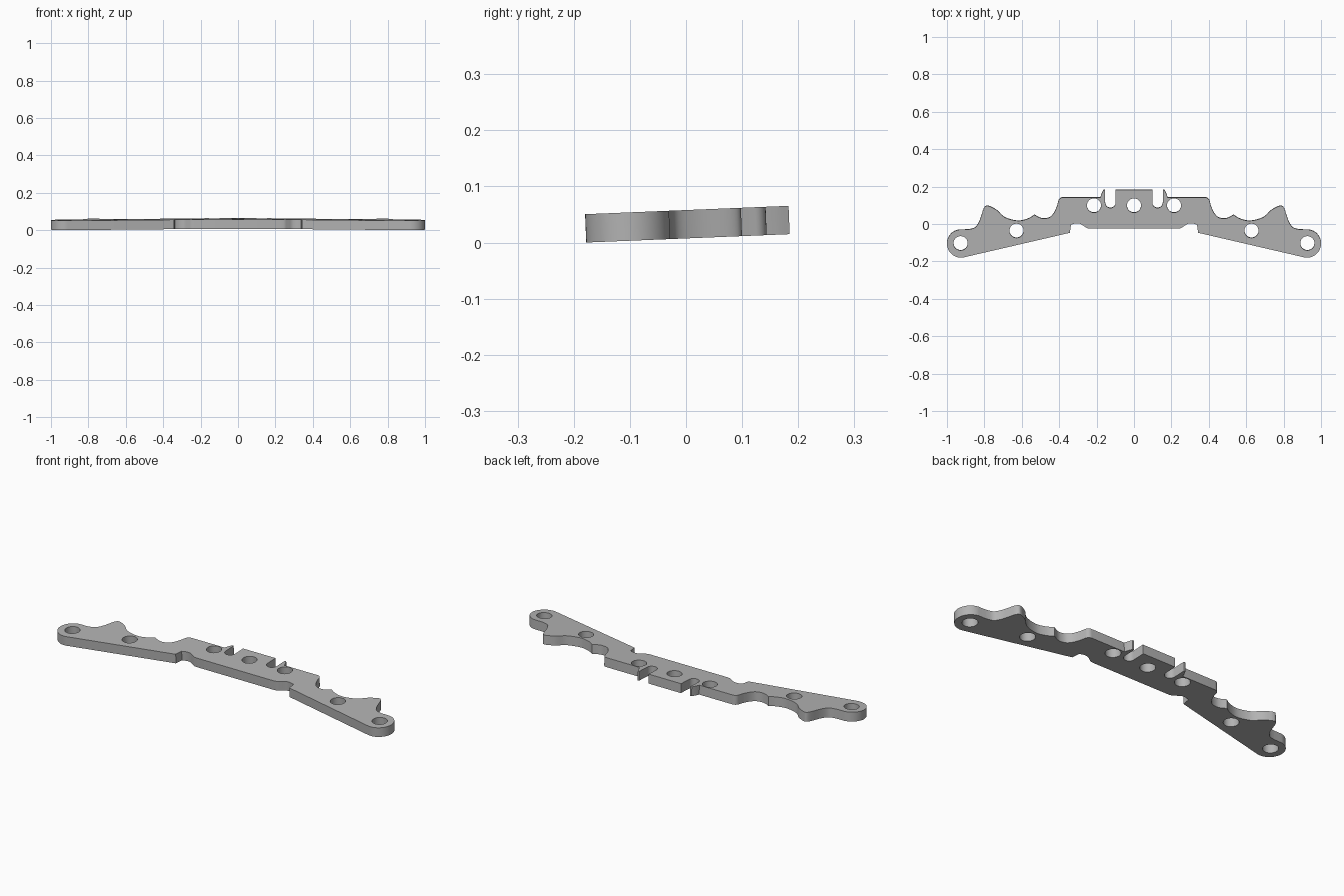
import bpy, bmesh, math
from mathutils import Matrix, Vector

cube = bpy.data.objects.get("Cube")
if cube:
    bpy.data.objects.remove(cube, do_unlink=True)

THICK = 0.0505
TILT = math.radians(2.35)


def smooth_run(pts, steps=5):
    """Rounded line through the points, with sharp ends."""
    p = [Vector(q) for q in pts]
    p = [p[0]] + p + [p[-1]]
    out = []
    for a, b, c, d in zip(p, p[1:], p[2:], p[3:]):
        for i in range(steps):
            t = i / steps
            out.append(0.5 * (2 * b + (c - a) * t + (2 * a - 5 * b + 4 * c - d) * t * t
                              + (3 * b - a - 3 * c + d) * t ** 3))
    return out + [p[-1]]


def arc(cx, cy, r, start, end, n):
    angles = [math.radians(start + (end - start) * i / n) for i in range(n + 1)]
    return [Vector((cx + r * math.cos(a), cy + r * math.sin(a))) for a in angles]


def straight(*pts):
    return [Vector(q) for q in pts]


# Left half of the plate outline, from the back centre round to the front centre
half = straight((0.098, 0.184))
half += arc(0.126, 0.115, 0.028, 180, 360, 12)                          # slot
half += straight((0.154, 0.184), (0.163, 0.184))                         # tooth
half += smooth_run([(0.163, 0.184), (0.172, 0.165), (0.18, 0.143)])
half += arc(0.38, 0.118, 0.025, 90, 15, 6)                               # shoulder
half += smooth_run([(0.412, 0.095), (0.428, 0.06), (0.45, 0.037), (0.48, 0.03),
                    (0.505, 0.035), (0.532, 0.05)])
half += smooth_run([(0.532, 0.05), (0.565, 0.03), (0.62, 0.018), (0.69, 0.036),
                    (0.735, 0.076), (0.772, 0.096)])
half += smooth_run([(0.772, 0.096), (0.79, 0.098), (0.805, 0.08), (0.825, 0.02),
                    (0.85, -0.018), (0.89, -0.029)])
half += arc(0.925, -0.104, 0.075, 84, -103, 28)                          # rounded tip
half += straight((0.343, -0.046), (0.337, -0.003))
half += smooth_run([(0.337, -0.003), (0.315, 0.004), (0.29, 0.003), (0.268, -0.01),
                    (0.25, -0.021), (0.23, -0.024)])

outline = []
for p in half + [Vector((-q.x, q.y)) for q in reversed(half)]:
    if not outline or (p - outline[-1]).length > 1e-4:
        outline.append(p)

# Bolt holes
centres = [(0, 0.1)]
for x, y in [(0.214, 0.1), (0.628, -0.035), (0.927, -0.102)]:
    centres += [(x, y), (-x, y)]
loops = [outline] + [arc(x, y, 0.038, 0, 360, 32)[:-1] for x, y in centres]

# Filled flat profile with thickness
curve = bpy.data.curves.new("plate_profile", 'CURVE')
curve.dimensions = '2D'
curve.fill_mode = 'BOTH'
curve.extrude = THICK / 2
for loop in loops:
    spline = curve.splines.new('POLY')
    spline.points.add(len(loop) - 1)
    for point, co in zip(spline.points, loop):
        point.co = (co.x, co.y, 0, 1)
    spline.use_cyclic_u = True

plate = bpy.data.objects.new("mounting_plate", curve)
bpy.context.collection.objects.link(plate)
bpy.ops.object.select_all(action='DESELECT')
plate.select_set(True)
bpy.context.view_layer.objects.active = plate
bpy.ops.object.convert(target='MESH')
plate = bpy.context.view_layer.objects.active

# Weld, tilt slightly backwards and rest on the ground
bm = bmesh.new()
bm.from_mesh(plate.data)
bmesh.ops.remove_doubles(bm, verts=bm.verts, dist=1e-5)
bmesh.ops.recalc_face_normals(bm, faces=bm.faces)
bmesh.ops.transform(bm, matrix=Matrix.Rotation(TILT, 4, 'X'), verts=bm.verts)
low = min(v.co.z for v in bm.verts)
bmesh.ops.translate(bm, vec=(0, 0, -low), verts=bm.verts)
bm.to_mesh(plate.data)
bm.free()

# Plain grey finish
grey = bpy.data.materials.new("plain_grey")
grey.use_nodes = True
colour = (0.45, 0.45, 0.45, 1)
grey.diffuse_color = colour
grey.node_tree.nodes["Principled BSDF"].inputs["Base Color"].default_value = colour
plate.data.materials.clear()
plate.data.materials.append(grey)
bpy.ops.object.shade_smooth_by_angle(angle=math.radians(30))
